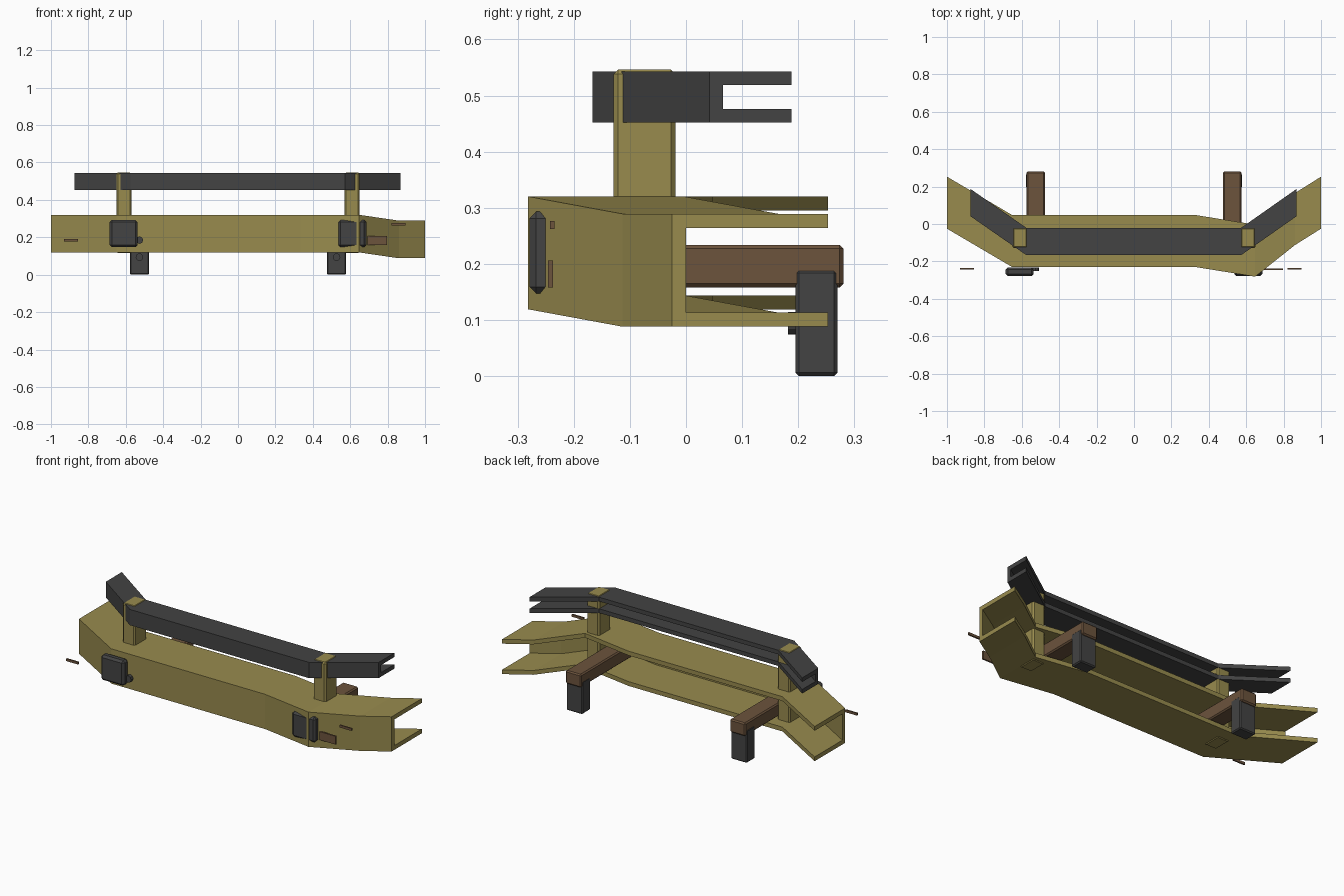
import bpy, bmesh
from mathutils import Matrix, Vector

cube = bpy.data.objects.get("Cube")
if cube:
    bpy.data.objects.remove(cube, do_unlink=True)


def material(name, rgb):
    m = bpy.data.materials.new(name)
    m.use_nodes = True
    col = (*rgb, 1)
    m.diffuse_color = col
    m.node_tree.nodes["Principled BSDF"].inputs["Base Color"].default_value = col
    return m


olive = material("olive paint", (0.314, 0.258, 0.076))
charcoal = material("charcoal", (0.056, 0.056, 0.056))
brown = material("brown", (0.15, 0.087, 0.046))


def finish(bm, name, mat):
    bmesh.ops.recalc_face_normals(bm, faces=bm.faces)
    me = bpy.data.meshes.new(name)
    bm.to_mesh(me)
    bm.free()
    me.materials.append(mat)
    ob = bpy.data.objects.new(name, me)
    bpy.context.collection.objects.link(ob)
    return ob


def box(name, x, y, z, mat, bevel=0.0):
    """Box given by its ranges, with an optional chamfer."""
    lo, hi = Vector((x[0], y[0], z[0])), Vector((x[1], y[1], z[1]))
    size = hi - lo
    bm = bmesh.new()
    bmesh.ops.create_cube(bm, size=1)
    bmesh.ops.transform(bm, verts=bm.verts, matrix=Matrix.Translation(
        (lo + hi) / 2) @ Matrix.Diagonal((*size, 1)))
    if bevel:
        bmesh.ops.bevel(bm, geom=bm.edges[:], offset=bevel, segments=1,
                        affect='EDGES', profile=0.5)
    return finish(bm, name, mat)


def cylinder(name, centre, radius, length, sides, mat):
    """Cylinder lying along y."""
    bm = bmesh.new()
    bmesh.ops.create_cone(bm, cap_ends=True, segments=sides, radius1=radius,
                          radius2=radius, depth=length)
    bmesh.ops.transform(bm, verts=bm.verts, matrix=Matrix.Translation(centre)
                        @ Matrix.Rotation(1.5707963, 4, 'X'))
    return finish(bm, name, mat)


def channel(name, path, depth, height, wall, mat):
    """C-section, open at the back, swept along (x, front y, top z) points."""
    section = [(0, 0), (depth, 0), (depth, -wall), (wall, -wall),
               (wall, wall - height), (depth, wall - height),
               (depth, -height), (0, -height)]
    bm = bmesh.new()
    rings = [[bm.verts.new((x, y + dy, z + dz)) for dy, dz in section]
             for x, y, z in path]
    n = len(section)
    for a, b in zip(rings, rings[1:]):
        for i in range(n):
            j = (i + 1) % n
            bm.faces.new((a[i], a[j], b[j], b[i]))
    # end caps: web plus two flanges
    for r in (rings[0], rings[-1]):
        for idx in ((0, 1, 2, 3), (0, 3, 4, 7), (4, 5, 6, 7)):
            bm.faces.new([r[i] for i in idx])
    return finish(bm, name, mat)


# Main beam, bent down and forward on its left side
channel("main_beam", [(-1, -0.025, 0.32), (-0.65, -0.231, 0.32),
                      (0.335, -0.231, 0.32), (0.648, -0.2815, 0.32),
                      (0.86, -0.113, 0.289), (1, -0.025, 0.289)],
        0.278, 0.201, 0.025, olive)

# Upper guard bar
channel("guard_bar", [(-0.875, 0.042, 0.543), (-0.575, -0.167, 0.543),
                      (0.572, -0.167, 0.543), (0.87, 0.042, 0.543)],
        0.146, 0.091, 0.024, charcoal)

# Parts that repeat on both sides
for side, s in (("right", -1), ("left", 1)):
    def span(a, b):
        return sorted((s * a, s * b))

    box(side + "_post", span(0.57, 0.65), (-0.129, -0.019), (0.115, 0.546), olive, 0.008)
    box(side + "_mount_arm", span(0.476, 0.575), (-0.206, 0.281), (0.158, 0.234), brown, 0.007)
    box(side + "_mount_leg", span(0.475, 0.578), (0.195, 0.27), (0, 0.19), charcoal, 0.006)
    cylinder(side + "_leg_bolt", (s * 0.527, 0.192, 0.094), 0.02, 0.02, 12, charcoal)
    box(side + "_lamp", span(0.537, 0.687), (-0.279, -0.232), (0.147, 0.293), charcoal, 0.012)
    cylinder(side + "_lamp_knob", (s * 0.527, -0.242, 0.185), 0.02, 0.02, 8, charcoal)

# Marker plates
box("right_marker", (-0.93, -0.855), (-0.242, -0.234), (0.178, 0.192), brown)
box("left_marker", (0.82, 0.895), (-0.242, -0.234), (0.262, 0.276), brown)
box("left_plate", (0.69, 0.797), (-0.246, -0.237), (0.158, 0.206), brown)
